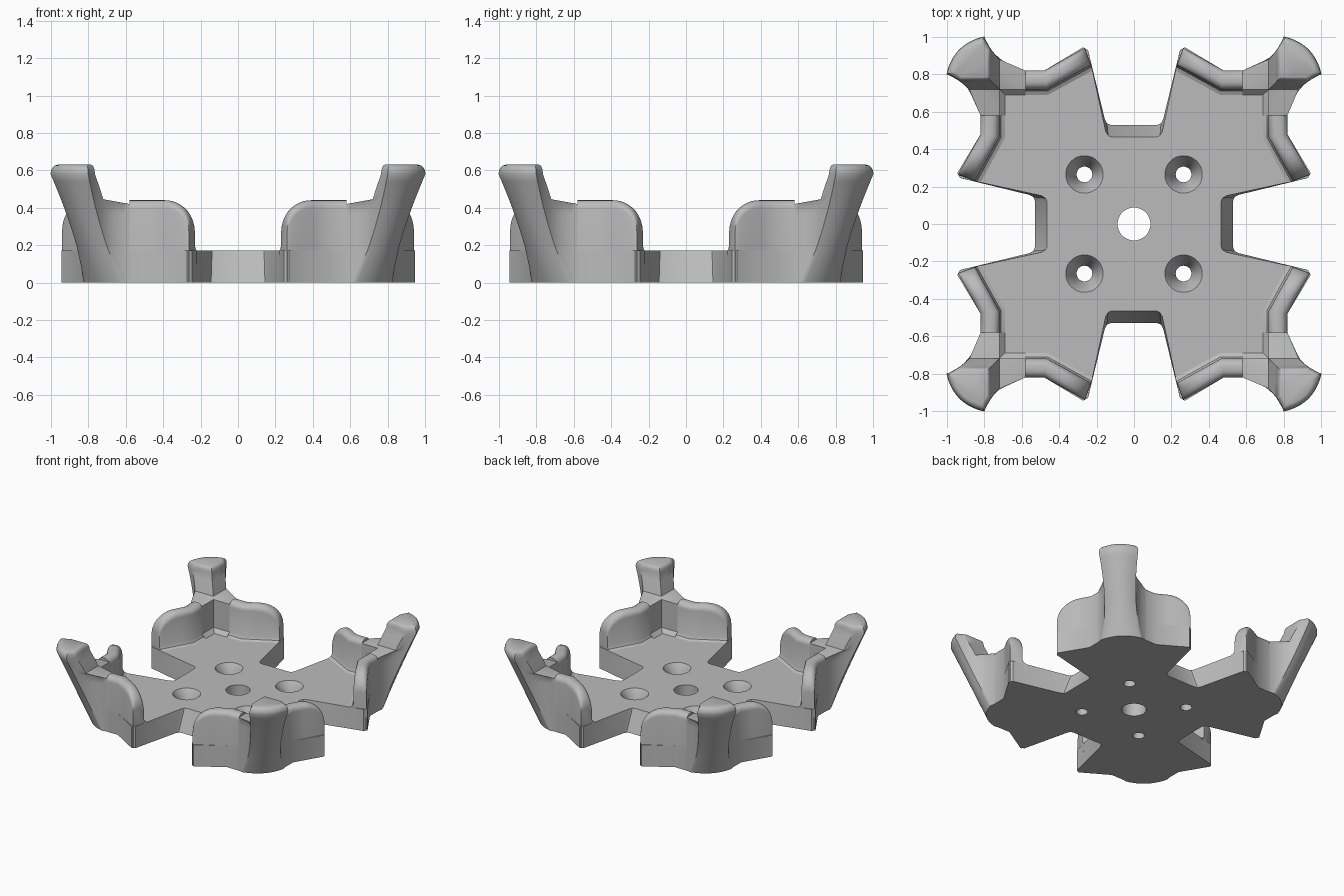
import bpy, bmesh, math
from mathutils import Matrix, Vector

cube = bpy.data.objects.get("Cube")
if cube:
    bpy.data.objects.remove(cube, do_unlink=True)

grey = bpy.data.materials.new("plain grey")
grey.use_nodes = True
grey.diffuse_color = (0.5, 0.5, 0.5, 1)
grey.node_tree.nodes["Principled BSDF"].inputs["Base Color"].default_value = (0.5, 0.5, 0.5, 1)

R2 = math.sqrt(2)
FLOOR, WALL, TOP = 0.17, 0.44, 0.63
SWAP = Matrix(((0, 1, 0, 0), (1, 0, 0, 0), (0, 0, 1, 0), (0, 0, 0, 1)))
CORNERS = ("back_left", "back_right", "front_right", "front_left")


def loft(name, rings, transform=Matrix()):
    """Skin a list of equal closed rings and cap both ends."""
    bm = bmesh.new()
    rows = [[bm.verts.new(p) for p in ring] for ring in rings]
    n = len(rows[0])
    for a, b in zip(rows, rows[1:]):
        for i in range(n):
            j = (i + 1) % n
            bm.faces.new((a[i], a[j], b[j], b[i]))
    bm.faces.new(rows[0][::-1])
    bm.faces.new(rows[-1])
    bm.transform(transform)
    bmesh.ops.recalc_face_normals(bm, faces=bm.faces)
    mesh = bpy.data.meshes.new(name)
    bm.to_mesh(mesh)
    bm.free()
    mesh.materials.append(grey)
    obj = bpy.data.objects.new(name, mesh)
    bpy.context.collection.objects.link(obj)
    return obj


def smooth(obj, angle=35):
    bpy.ops.object.select_all(action="DESELECT")
    obj.select_set(True)
    bpy.context.view_layer.objects.active = obj
    bpy.ops.object.shade_smooth_by_angle(angle=math.radians(angle))


def circle(x, y, z, r, n=48):
    return [(x + r * math.cos(math.tau * i / n), y + r * math.sin(math.tau * i / n), z)
            for i in range(n)]


# Base plate: a four-armed cross with sloped notches
def plate_ring(z, notch, half):
    side = [(notch, half - 0.025), (notch + 0.008, half - 0.006), (notch + 0.03, half + 0.006),
            (0.93, 0.246), (0.945, 0.272), (0.82, 0.48), (0.82, 0.58)]
    quarter = side + [(y, x) for x, y in reversed(side)]
    return [Matrix.Rotation(k * math.pi / 2, 3, "Z") @ Vector((x, y, z))
            for k in range(4) for x, y in quarter]


plate = loft("base_plate", [plate_ring(0, 0.53, 0.15), plate_ring(FLOOR, 0.465, 0.145)])

# Centre hole and four countersunk screw holes
cutters = [loft("centre_cutter", [circle(0, 0, z, 0.088) for z in (-0.1, 0.3)])]
for sx in (-1, 1):
    for sy in (-1, 1):
        steps = ((-0.1, 0.042), (0.08, 0.042), (FLOOR, 0.1), (0.3, 0.1))
        cutters.append(loft("screw_cutter", [circle(sx * 0.265, sy * 0.265, z, r) for z, r in steps]))
for c in cutters:
    c.hide_render = True
    mod = plate.modifiers.new("hole", "BOOLEAN")
    mod.operation, mod.solver, mod.object = "DIFFERENCE", "EXACT", c
bpy.context.view_layer.update()
cut = bpy.data.meshes.new_from_object(plate.evaluated_get(bpy.context.evaluated_depsgraph_get()))
plate.modifiers.clear()
plate.data = cut
for c in cutters:
    bpy.data.objects.remove(c, do_unlink=True)
smooth(plate)


# Low walls: rounded top edge, rounded free end, small cove at the floor
def wall_ring(outer, inner, h):
    o, i = Vector(outer), Vector(inner)
    d = (i - o).normalized()
    r = 0.042
    pts = [(o, 0)]
    for k in range(6):
        a = k * math.pi / 10
        pts.append((o + d * r * (1 - math.cos(a)), h - r + r * math.sin(a)))
    for k in range(5, -1, -1):
        a = k * math.pi / 10
        pts.append((i - d * r * (1 - math.cos(a)), h - r + r * math.sin(a)))
    pts += [(i, 0.2), (i + d * 0.01, FLOOR + 0.01), (i + d * 0.03, FLOOR), (i + d * 0.03, 0.1), (i, 0.1), (i, 0)]
    return [(p.x, p.y, z) for p, z in pts]


tip_o, tip_i = Vector((0.942, 0.262)), Vector((0.85, 0.23))
knee_o, knee_i = Vector((0.82, 0.48)), Vector((0.72, 0.465))
wall_rings = []
for k in range(11):
    a = k * math.pi / 20
    t = 0.64 * (1 - math.cos(a))
    wall_rings.append(wall_ring(tip_o.lerp(knee_o, t), tip_i.lerp(knee_i, t),
                                WALL - 0.14 + 0.14 * math.sin(a)))
wall_rings += [wall_ring(knee_o, knee_i, WALL), wall_ring((0.82, 0.58), (0.72, 0.58), WALL)]


# Leaning corner posts: concave flanks, curved outer face, square inner corner
def flank(u):
    return 0.113 + (2.9 if u < 1.13 else 1.4) * (u - 1.13) ** 2


def inner_corner(z):
    if z <= FLOOR:
        return 0.69
    return 0.72 + 0.045 * max(0, min(1, (z - 0.45) / 0.13))


def post_ring(z, shrink=1.0):
    c = inner_corner(z)
    end = 1.02 + 0.255 * min(z, 0.58) / 0.58
    start = 0.99
    if z > WALL:
        for _ in range(20):
            start = c * R2 + flank(start)
        near = ((c * R2 + start) / 2, flank(start) / 2)
    else:
        near = ((c + 0.58) / R2, (c - 0.58) / R2)
    half = [near]
    for k in range(9):
        u = start + (end - start) * k / 8
        half.append((u, flank(u)))
    for k in range(7, 0, -1):
        s = k / 8
        half.append((end + 0.045 * (1 - s * s), s * flank(end)))
    ring = [(c * R2, 0)] + half + [(end + 0.045, 0)] + [(u, -v) for u, v in reversed(half)]
    ring = [(1.2 + (u - 1.2) * shrink, v * shrink) for u, v in ring]
    return [((u + v) / R2, (u - v) / R2, z) for u, v in ring]


post_rings = [post_ring(z) for z in (0, 0.08, FLOOR, 0.2, 0.26, 0.32, 0.37, 0.42, 0.445, 0.5, 0.54, 0.58)]
post_rings += [post_ring(z, s) for z, s in ((0.6, 0.98), (0.615, 0.93), (0.625, 0.86), (TOP, 0.76))]

for k, corner in enumerate(CORNERS):
    turn = Matrix.Rotation(k * math.pi / 2, 4, "Z")
    smooth(loft("wall_a_" + corner, wall_rings, turn))
    smooth(loft("wall_b_" + corner, wall_rings, turn @ SWAP))
    smooth(loft("post_" + corner, post_rings, turn))
